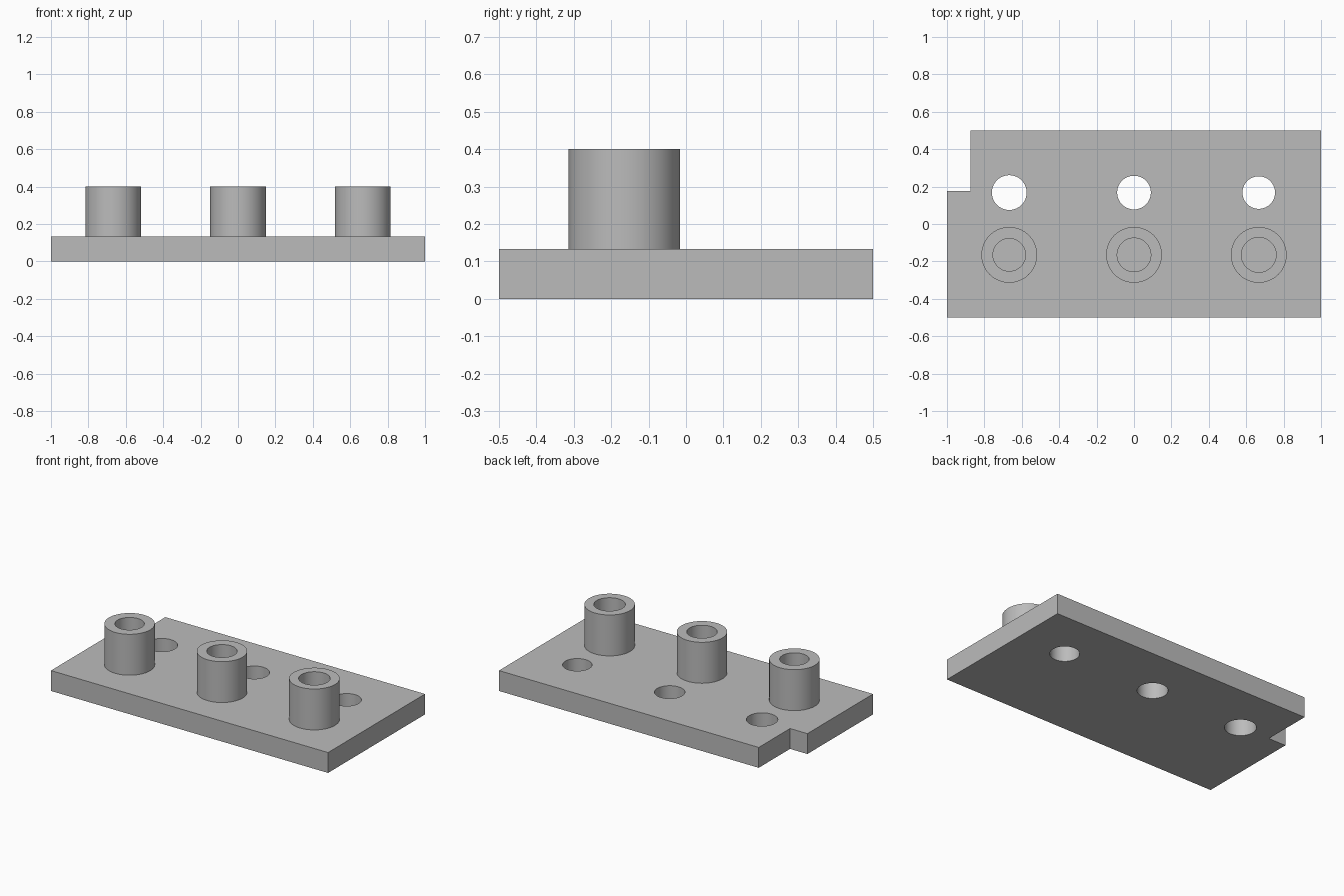
import bpy, bmesh, math
from mathutils import Matrix

cube = bpy.data.objects.get("Cube")
if cube:
    bpy.data.objects.remove(cube, do_unlink=True)

PLATE_TOP, BOSS_TOP = 0.133, 0.4
SPACING, ROW_Y = 0.667, 0.168
BOSS_RADIUS = 0.149
SIDES = 96

grey = bpy.data.materials.new("plain grey")
grey.use_nodes = True
colour = (0.5, 0.5, 0.5, 1)
grey.diffuse_color = colour
grey.node_tree.nodes["Principled BSDF"].inputs["Base Color"].default_value = colour


def make_object(name, bm):
    bmesh.ops.recalc_face_normals(bm, faces=bm.faces)
    mesh = bpy.data.meshes.new(name)
    bm.to_mesh(mesh)
    bm.free()
    mesh.materials.append(grey)
    obj = bpy.data.objects.new(name, mesh)
    bpy.context.collection.objects.link(obj)
    return obj


def smooth(obj):
    bpy.ops.object.select_all(action="DESELECT")
    obj.select_set(True)
    bpy.context.view_layer.objects.active = obj
    bpy.ops.object.shade_smooth_by_angle(angle=math.radians(30))


def ring(bm, radius, z):
    return [bm.verts.new((radius * math.cos(a), radius * math.sin(a), z))
            for a in (math.tau * i / SIDES for i in range(SIDES))]


# Base plate: outline with a notched back right corner, extruded upwards
bm = bmesh.new()
outline = [(-1, -0.5), (1, -0.5), (1, 0.5), (-0.875, 0.5), (-0.875, 0.177), (-1, 0.177)]
base = bm.faces.new([bm.verts.new((x, y, 0)) for x, y in outline])
top = bmesh.ops.extrude_face_region(bm, geom=[base])["geom"]
bmesh.ops.translate(bm, vec=(0, 0, PLATE_TOP),
                    verts=[v for v in top if isinstance(v, bmesh.types.BMVert)])
plate = make_object("base_plate", bm)

# Through holes: graded cutters along the back row
bm = bmesh.new()
for side, radius in ((-1, 0.093), (0, 0.09), (1, 0.087)):
    bmesh.ops.create_cone(bm, cap_ends=True, segments=SIDES, radius1=radius, radius2=radius,
                          depth=1, matrix=Matrix.Translation((side * SPACING, ROW_Y, 0)))
cutter = make_object("hole_cutter", bm)
cutter.hide_render = True
cut = plate.modifiers.new("holes", "BOOLEAN")
cut.operation, cut.solver, cut.object = "DIFFERENCE", "EXACT", cutter
bpy.context.view_layer.objects.active = plate
bpy.ops.object.modifier_apply(modifier=cut.name)
bpy.data.objects.remove(cutter, do_unlink=True)
smooth(plate)

# Hollow bosses: outer wall, rim and graded bore along the front row
for name, side, bore in (("right", -1, 0.087), ("middle", 0, 0.09), ("left", 1, 0.093)):
    bm = bmesh.new()
    rings = [ring(bm, r, z) for r, z in ((BOSS_RADIUS, PLATE_TOP), (BOSS_RADIUS, BOSS_TOP),
                                         (bore, BOSS_TOP), (bore, PLATE_TOP))]
    for a, b in zip(rings, rings[1:]):
        for i in range(SIDES):
            j = (i + 1) % SIDES
            bm.faces.new((a[i], a[j], b[j], b[i]))
    boss = make_object(name + "_boss", bm)
    boss.location = (side * SPACING, -ROW_Y + 0.003, 0)
    smooth(boss)
